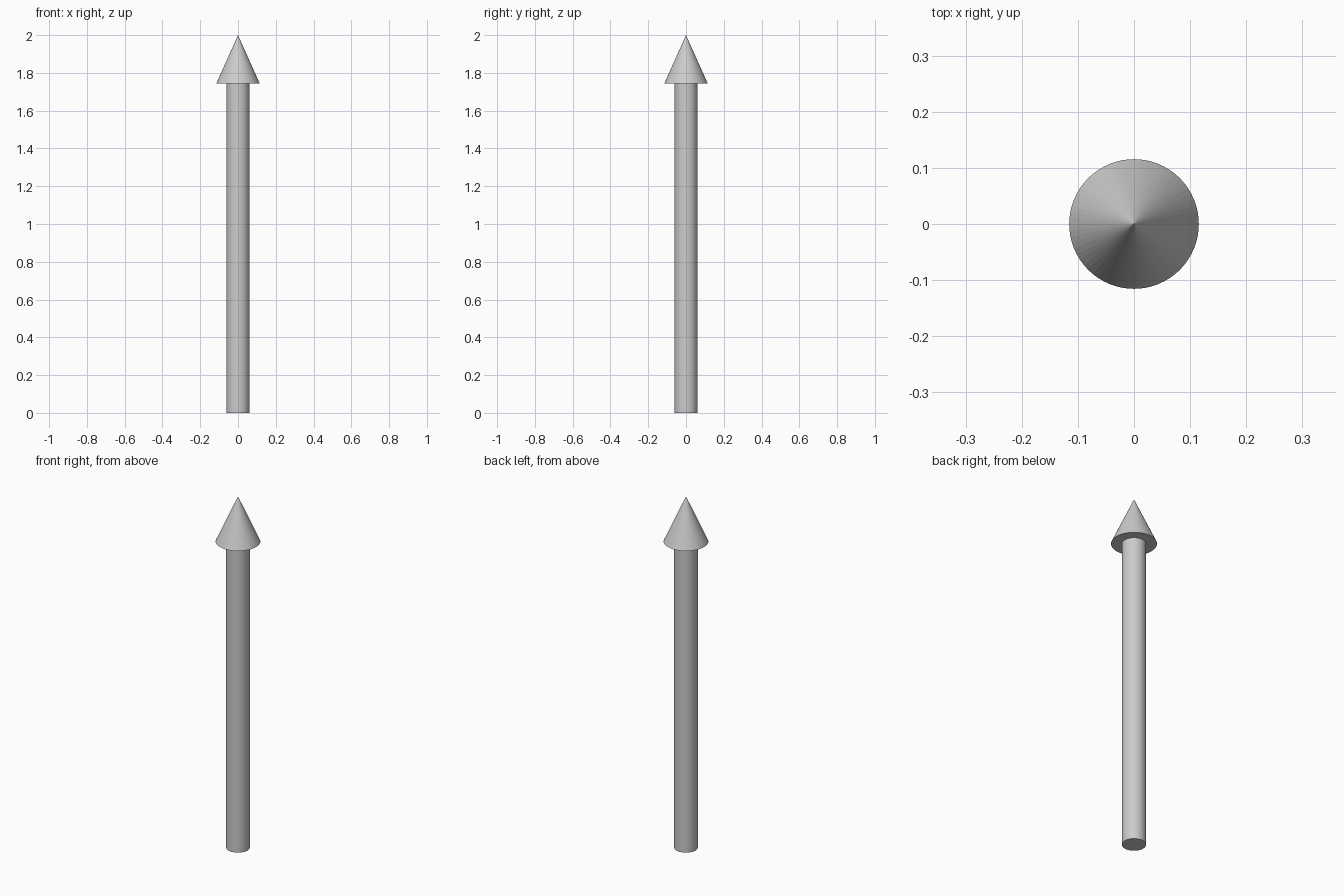
import bpy

if "Cube" in bpy.data.objects:
    bpy.data.objects.remove(bpy.data.objects["Cube"])

SIDES = 64
NECK_Z, TIP_Z = 1.743, 2.0
SHAFT_R, HEAD_R = 0.061, 0.1155

# Straight round shaft standing on the ground
bpy.ops.mesh.primitive_cylinder_add(vertices=SIDES, radius=SHAFT_R, depth=NECK_Z,
                                    location=(0, 0, NECK_Z / 2))
bpy.context.object.name = "arrow_shaft"
bpy.ops.object.shade_smooth_by_angle()

# Conical arrow head with a flat underside
bpy.ops.mesh.primitive_cone_add(vertices=SIDES, radius1=HEAD_R, radius2=0,
                                depth=TIP_Z - NECK_Z,
                                location=(0, 0, (NECK_Z + TIP_Z) / 2))
bpy.context.object.name = "arrow_head"
